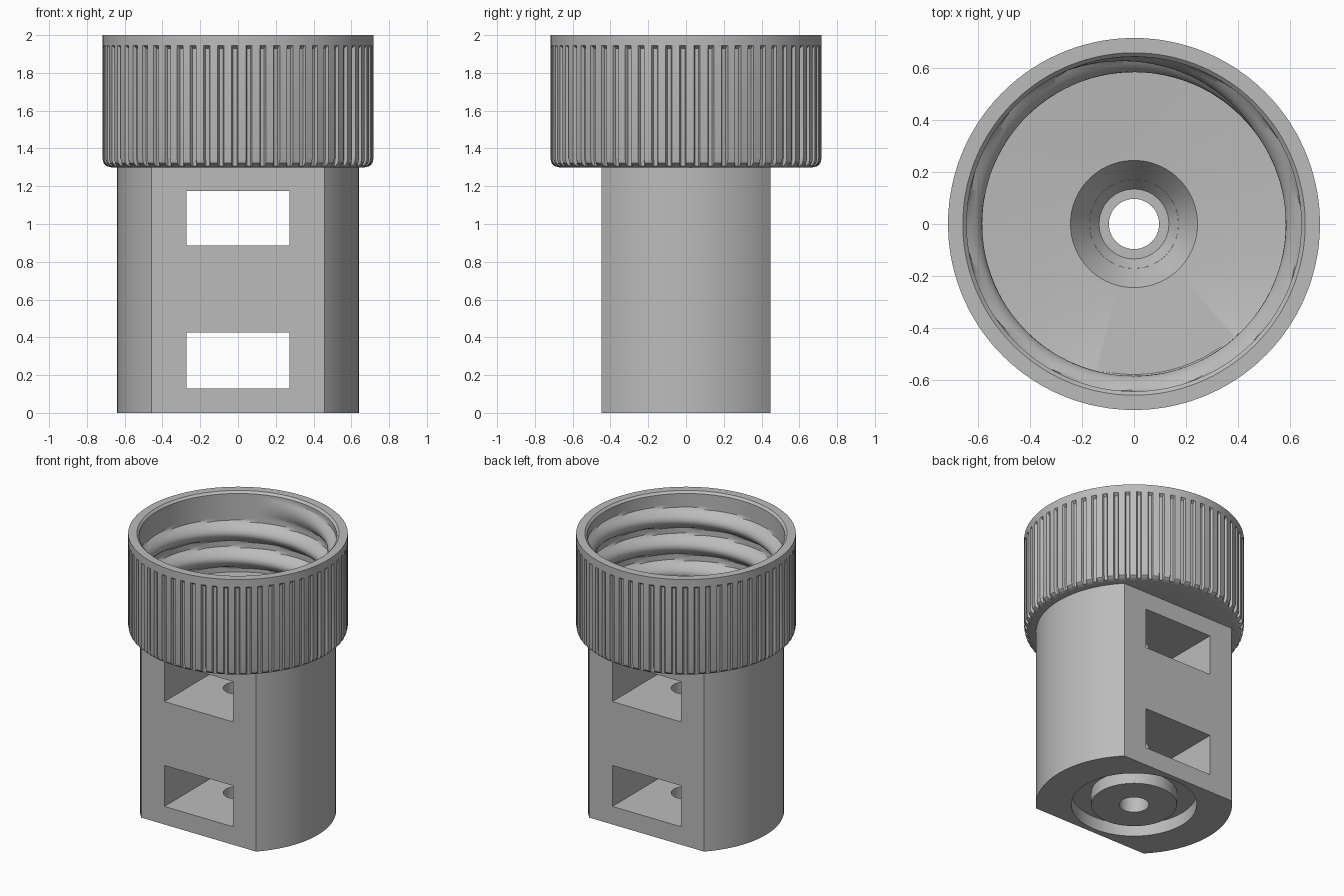
import bpy, bmesh, math

if "Cube" in bpy.data.objects:
    bpy.data.objects.remove(bpy.data.objects["Cube"])

grey = bpy.data.materials.new("plastic_grey")
grey.diffuse_color = (0.5, 0.5, 0.5, 1)
grey.use_nodes = True
grey.node_tree.nodes["Principled BSDF"].inputs["Base Color"].default_value = grey.diffuse_color


def make_object(name, bm):
    bmesh.ops.recalc_face_normals(bm, faces=bm.faces)
    mesh = bpy.data.meshes.new(name)
    bm.to_mesh(mesh)
    bm.free()
    obj = bpy.data.objects.new(name, mesh)
    bpy.context.collection.objects.link(obj)
    mesh.materials.append(grey)
    return obj


def lathe(name, profile, angles, radius=lambda r, z, a, i: r, closed=True):
    """Revolve (r, z) points; radius() may change r for each angle."""
    bm = bmesh.new()
    cols = []
    for i, a in enumerate(angles):
        col = []
        for k, (r, z) in enumerate(profile):
            rr = radius(r, z, a, (i, k))
            col.append(bm.verts.new((rr * math.cos(a), rr * math.sin(a), z)))
        cols.append(col)
    n = len(profile)
    for i, col in enumerate(cols):
        nxt = cols[(i + 1) % len(cols)]
        for k in range(n if closed else n - 1):
            m = (k + 1) % n
            bm.faces.new((col[k], nxt[k], nxt[m], col[m]))
    return make_object(name, bm)


def ring(n):
    return [2 * math.pi * i / n for i in range(n)]


def disc(name, r0, r1, z0, z1, n=96):
    bm = bmesh.new()
    bmesh.ops.create_cone(bm, cap_ends=True, segments=n, radius1=r0, radius2=r1, depth=z1 - z0)
    bmesh.ops.translate(bm, verts=bm.verts, vec=(0, 0, (z0 + z1) / 2))
    return make_object(name, bm)


def box(name, sx, sy, z0, z1):
    bm = bmesh.new()
    bmesh.ops.create_cube(bm, size=1)
    bmesh.ops.scale(bm, verts=bm.verts, vec=(sx, sy, z1 - z0))
    bmesh.ops.translate(bm, verts=bm.verts, vec=(0, 0, (z0 + z1) / 2))
    return make_object(name, bm)


def cut(target, cutter, operation='DIFFERENCE'):
    mod = target.modifiers.new("cut", 'BOOLEAN')
    mod.operation = operation
    mod.solver = 'EXACT'
    mod.object = cutter
    bpy.context.view_layer.objects.active = target
    bpy.ops.object.modifier_apply(modifier=mod.name)
    bpy.data.objects.remove(cutter)


# Body: round column with flat front and back
body = disc("body", 0.64, 0.64, 0, 1.3, 128)
cut(body, box("flats", 2, 0.896, -1, 3), 'INTERSECT')
# Two windows, bottom groove, centre bore and lower end of the funnel
for z0, z1 in ((0.13, 0.425), (0.885, 1.175)):
    cut(body, box("window", 0.545, 2, z0, z1))
cut(body, lathe("groove", [(0.28, -0.1), (0.41, -0.1), (0.41, 0.09), (0.28, 0.09)], ring(64)))
cut(body, disc("bore", 0.097, 0.097, -0.2, 1.5, 32))
cut(body, disc("funnel", 0.135, 0.209, 1.25, 1.35, 32))

# Cap: outer wall with grooves, rim, threaded inside, floor and funnel
RIBS, PITCH = 60, 0.19
step = 2 * math.pi / RIBS
angles = [step * (i + f) for i in range(RIBS) for f in (0, 0.55, 0.64, 0.91)]

outer = [(0.44, 1.3), (0.67, 1.3), (0.695, 1.306), (0.712, 1.322), (0.717, 1.345),
         (0.717, 1.93), (0.717, 1.945), (0.717, 2.0)]
rows = 42
inner = [(0.66, 2.0), (0.645, 1.985)]
inner += [(0.645, 1.98 - 0.56 * k / rows) for k in range(rows + 1)]
floor = [(0.58, 1.415), (0.245, 1.4), (0.172, 1.3)]


def cap_radius(r, z, a, ik):
    i, k = ik
    if 3 <= k <= 5 and i % 4 >= 2:          # grip grooves
        return r - 0.018
    first = len(outer) + 2
    if first <= k < first + rows + 1:       # rounded helical thread
        turn = a / (2 * math.pi)
        u = (z - 1.46) / PITCH - turn
        off = (u - round(u)) * PITCH
        crest = z - off
        bump = max(0.0, math.cos(math.pi * off / 0.14)) ** 0.8
        fade = min(1.0, max(0.0, (1.9 - crest) / 0.04))
        return r - 0.06 * bump * fade
    return r


cap = lathe("threaded_cap", outer + inner + floor, angles, cap_radius, closed=False)

# Smooth the curved walls, keep the edges sharp
for obj in (body, cap):
    bpy.ops.object.select_all(action='DESELECT')
    obj.select_set(True)
    bpy.context.view_layer.objects.active = obj
    bpy.ops.object.shade_smooth_by_angle(angle=math.radians(30))
